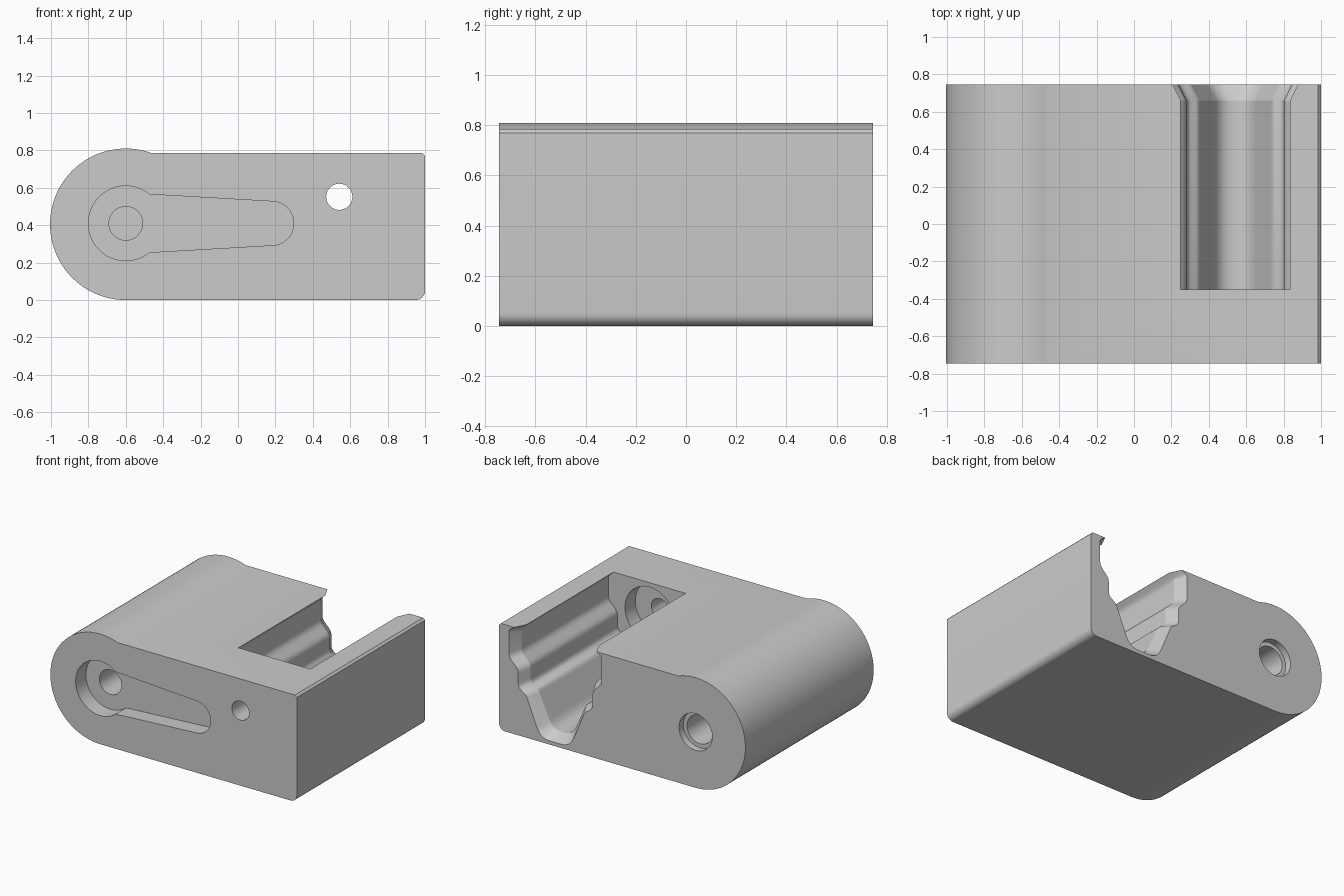
import bpy, bmesh, math
from mathutils import Vector

if "Cube" in bpy.data.objects:
    bpy.data.objects.remove(bpy.data.objects["Cube"], do_unlink=True)

FRONT, BACK = -0.745, 0.745
SLOT_X = 0.5415
PIVOT = (-0.6, 0.405)

grey = bpy.data.materials.new("plain grey")
grey.use_nodes = True
colour = (0.6, 0.6, 0.6, 1)
grey.diffuse_color = colour
grey.node_tree.nodes["Principled BSDF"].inputs["Base Color"].default_value = colour


def loft(name, sections):
    """Closed solid through (y, outline) sections that share a point count."""
    bm = bmesh.new()
    rings = [[bm.verts.new((x, y, z)) for x, z in pts] for y, pts in sections]
    n = len(rings[0])
    for a, b in zip(rings, rings[1:]):
        for i in range(n):
            j = (i + 1) % n
            bm.faces.new((a[i], a[j], b[j], b[i]))
    bm.faces.new(rings[0])
    bm.faces.new(rings[-1])
    bmesh.ops.recalc_face_normals(bm, faces=bm.faces)
    mesh = bpy.data.meshes.new(name)
    bm.to_mesh(mesh)
    bm.free()
    mesh.materials.append(grey)
    obj = bpy.data.objects.new(name, mesh)
    bpy.context.collection.objects.link(obj)
    return obj


def arc(centre, r, start, end, n):
    angles = [math.radians(start + (end - start) * i / n) for i in range(n + 1)]
    return [(centre[0] + r * math.cos(a), centre[1] + r * math.sin(a)) for a in angles]


def rounded(corners, n=5):
    """Round each (x, z, cut) corner with a short curve."""
    out = []
    for i, (x, z, cut) in enumerate(corners):
        p = Vector((x, z))
        before = Vector(corners[i - 1][:2])
        after = Vector(corners[(i + 1) % len(corners)][:2])
        if not cut:
            out.append((x, z))
            continue
        a = p + (before - p).normalized() * cut
        b = p + (after - p).normalized() * cut
        for k in range(n + 1):
            t = k / n
            out.append(tuple(a * (1 - t) ** 2 + p * 2 * t * (1 - t) + b * t * t))
    return out


def cylinder(name, centre, r, y0, y1):
    ring = arc(centre, r, 0, 360, 48)[:-1]
    return loft(name, [(y0, ring), (y1, ring)])


def cut(body, cutter):
    mod = body.modifiers.new(cutter.name, "BOOLEAN")
    mod.operation = "DIFFERENCE"
    mod.solver = "EXACT"
    mod.object = cutter
    bpy.context.view_layer.objects.active = body
    bpy.ops.object.modifier_apply(modifier=mod.name)
    bpy.data.objects.remove(cutter, do_unlink=True)


# Block with one round end, a small top chamfer and a rounded lower edge
R = PIVOT[1]
top = 0.785
meet = math.degrees(math.asin((top - R) / R))
outline = arc(PIVOT, R, meet, 270, 64)
outline += arc((0.95, 0.05), 0.05, 270, 360, 8)
outline += [(1, top - 0.015), (0.985, top)]
block = loft("holder_block", [(FRONT, outline), (BACK, outline)])


# Stepped slot, open at the top and flared at the back
def slot_outline(grow):
    half = [(0.292, 0.95, 0), (0.292, 0.785, 0),
            (0.335, 0.745 + grow * 0.3, 0.02),
            (0.335, 0.575 - grow * 0.4, 0.03),
            (0.26, 0.50 - grow * 0.4, 0.03),
            (0.26, 0.37 - grow * 0.4, 0.03),
            (0.196, 0.33 - grow * 0.4, 0.02),
            (0.078, 0.07 - grow, 0.075)]
    half = [(x + grow, z, c) for x, z, c in half]
    right = [(SLOT_X + x, z, c) for x, z, c in half]
    left = [(SLOT_X - x, z, c) for x, z, c in reversed(half)]
    return rounded(right + left)


flare = 0.043
cut(block, loft("slot", [(-0.35, slot_outline(0)), (0.66, slot_outline(0)),
                         (BACK + 0.001, slot_outline(flare)),
                         (BACK + 0.1, slot_outline(flare))]))

# Keyhole recess on the front: round head and tapered arm
depth = 0.12
tip = arc((0.18, 0.41), 0.118, -80, 80, 24)
arm = [(-0.6, 0.25)] + [(-0.47, 0.255)] + tip + [(-0.47, 0.565), (-0.6, 0.57)]
cut(block, loft("keyhole_arm", [(FRONT - 0.1, arm), (FRONT + depth, arm)]))
cut(block, cylinder("keyhole_head", (-0.6, 0.41), 0.2, FRONT - 0.1, FRONT + depth))
cut(block, cylinder("front_pin_hole", (-0.6, 0.41), 0.09, FRONT, FRONT + 0.4))

# Stepped blind hole in the back of the round end
cut(block, cylinder("back_counterbore", (-0.6, 0.41), 0.135, BACK - 0.05, BACK + 0.1))
cut(block, cylinder("back_bore", (-0.6, 0.41), 0.105, BACK - 0.6, BACK + 0.1))

# Hole through the front wall, widened on the slot side
cut(block, cylinder("through_hole", (SLOT_X, 0.552), 0.07, FRONT - 0.1, -0.3))
cut(block, cylinder("slot_counterbore", (SLOT_X, 0.552), 0.2, -0.47, -0.3))

# Smooth curves, crisp edges
bpy.ops.object.select_all(action="DESELECT")
block.select_set(True)
bpy.context.view_layer.objects.active = block
bpy.ops.object.shade_smooth_by_angle(angle=math.radians(25))
